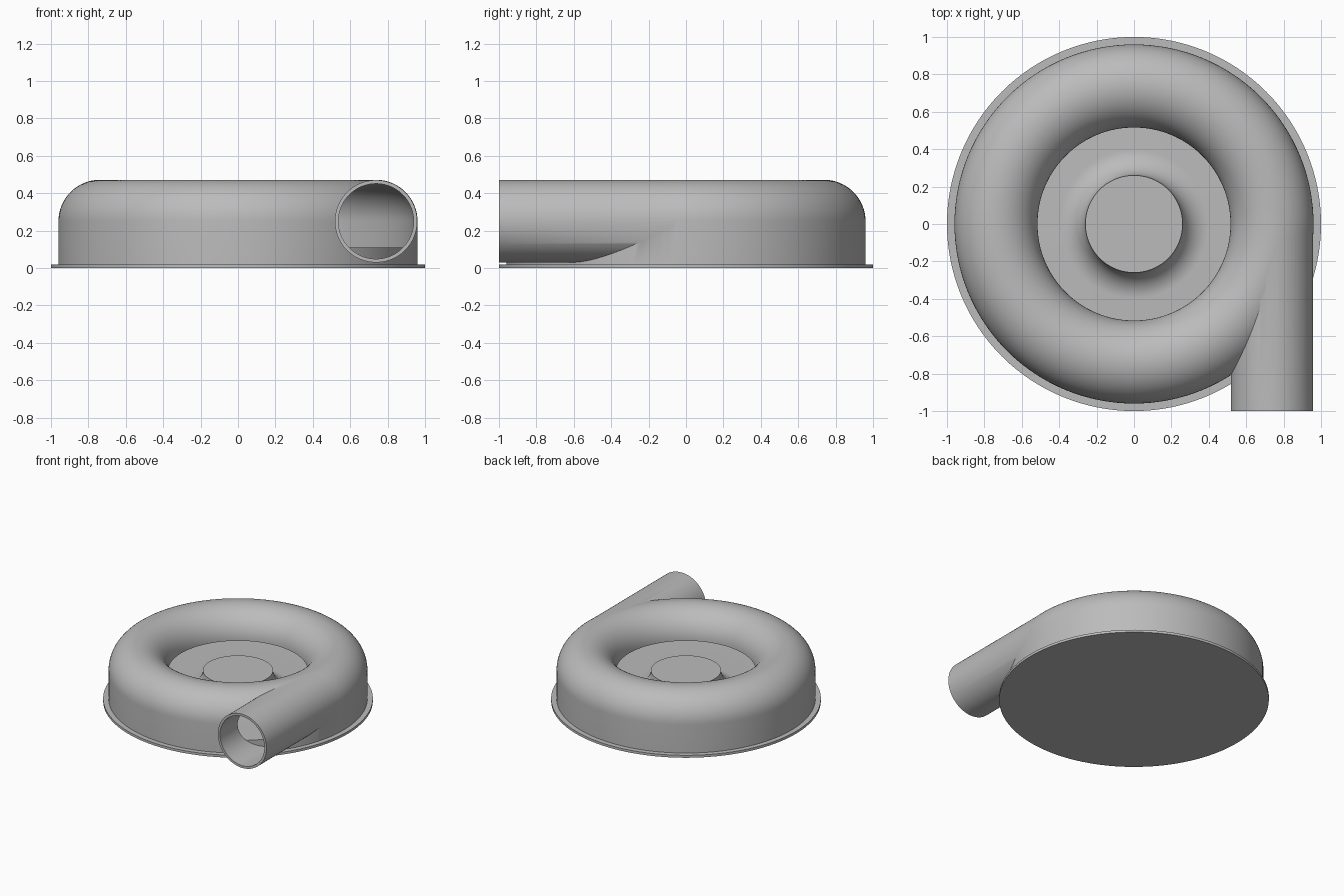
import bpy, bmesh
from math import sin, cos, pi, radians
from mathutils import Matrix, Vector

SEGMENTS = 128
RING, AXIS_Z = 0.738, 0.25      # centre line of the volute tube
OUTER, INNER = 0.222, 0.203     # tube radii

cube = bpy.data.objects.get("Cube")
if cube:
    bpy.data.objects.remove(cube, do_unlink=True)

metal = bpy.data.materials.new("plain_grey")
metal.use_nodes = True
grey = (0.5, 0.5, 0.5, 1)
metal.diffuse_color = grey
metal.node_tree.nodes["Principled BSDF"].inputs["Base Color"].default_value = grey


def finish(name, bm):
    bmesh.ops.recalc_face_normals(bm, faces=bm.faces[:])
    mesh = bpy.data.meshes.new(name)
    bm.to_mesh(mesh)
    bm.free()
    mesh.materials.append(metal)
    obj = bpy.data.objects.new(name, mesh)
    bpy.context.collection.objects.link(obj)
    return obj


def lathe(name, profile):
    """Revolve a closed (radius, height) loop about z."""
    bm = bmesh.new()
    verts = [bm.verts.new((r, 0, z)) for r, z in profile]
    edges = [bm.edges.new((a, b)) for a, b in zip(verts, verts[1:] + verts[:1])]
    bmesh.ops.spin(bm, geom=verts + edges, cent=(0, 0, 0), axis=(0, 0, 1),
                   angle=2 * pi, steps=SEGMENTS, use_merge=True)
    bmesh.ops.remove_doubles(bm, verts=bm.verts[:], dist=0.0001)
    return finish(name, bm)


def rod(name, radius, y0, y1):
    """Cylinder along y on the outlet axis."""
    bm = bmesh.new()
    place = Matrix.Translation((RING, (y0 + y1) / 2, AXIS_Z)) @ Matrix.Rotation(pi / 2, 4, "X")
    bmesh.ops.create_cone(bm, cap_ends=True, segments=96, radius1=radius,
                          radius2=radius, depth=y1 - y0, matrix=place)
    return finish(name, bm)


def arc(cx, cz, radius, start, end, steps):
    angles = [radians(start + (end - start) * i / steps) for i in range(steps + 1)]
    return [(cx + radius * cos(a), cz + radius * sin(a)) for a in angles]


def select(obj):
    bpy.ops.object.select_all(action="DESELECT")
    obj.select_set(True)
    bpy.context.view_layer.objects.active = obj


def combine(obj, tool, operation):
    mod = obj.modifiers.new(operation.lower(), "BOOLEAN")
    mod.operation, mod.solver, mod.object = operation, "EXACT", tool
    select(obj)
    bpy.ops.object.modifier_apply(modifier=mod.name)
    bpy.data.objects.remove(tool, do_unlink=True)


# Volute casing: half-round top with a straight outer wall, joined to the outlet
casing = lathe("volute_casing",
               arc(RING, AXIS_Z, OUTER, 180, 0, 32)
               + [(RING + OUTER, 0.015), (RING - OUTER, 0.015)])
combine(casing, rod("outlet_pipe", OUTER - 0.002, -1.0, 0.0), "UNION")

# Hollow out the flow passage and the outlet bore
cavity = lathe("cavity_cutter",
               arc(RING, AXIS_Z, INNER, 180, 0, 32)
               + [(RING + INNER, -0.1), (0.4, -0.1), (0.4, AXIS_Z)])
combine(casing, cavity, "DIFFERENCE")
combine(casing, rod("bore_cutter", INNER - 0.002, -1.2, -0.001), "DIFFERENCE")

# Base flange
base = lathe("base_flange", [(0, 0), (1, 0), (1, 0.02), (0, 0.02)])

# Raised floor sweeping up into the central hub
hub = lathe("floor_and_hub",
            [(0, 0.01), (0.932, 0.01), (0.932, 0.11)]
            + arc(0.40, 0.25, 0.14, 270, 180, 16) + [(0, 0.25)])

for part in (casing, base, hub):
    select(part)
    bpy.ops.object.shade_smooth_by_angle(angle=radians(32))
